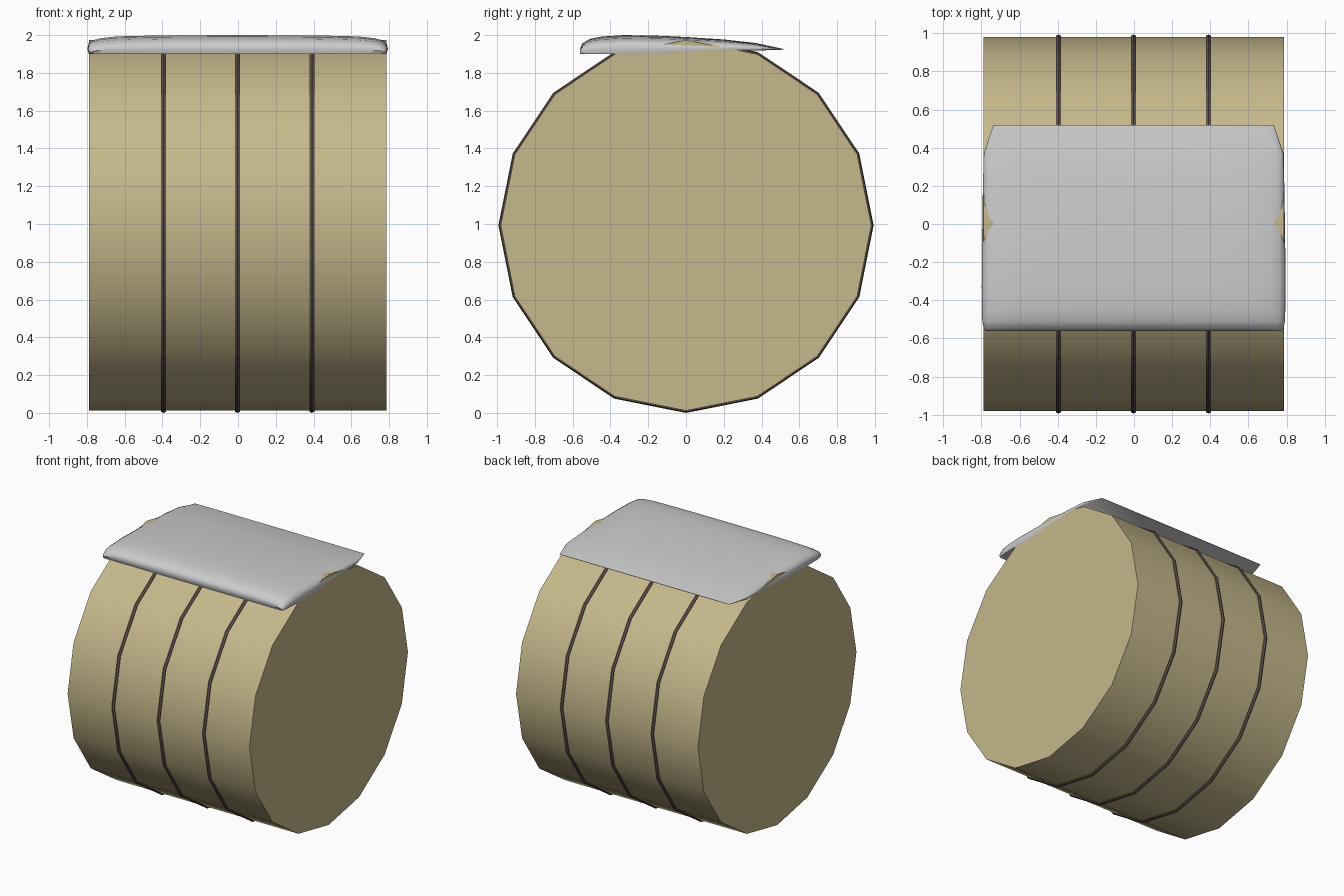
import bpy, bmesh, math

if "Cube" in bpy.data.objects:
    bpy.data.objects.remove(bpy.data.objects["Cube"])

SIDES, CZ, R = 16, 0.993, 0.981


def material(name, rgb):
    m = bpy.data.materials.new(name)
    m.diffuse_color = (*rgb, 1)
    m.use_nodes = True
    m.node_tree.nodes["Principled BSDF"].inputs["Base Color"].default_value = m.diffuse_color
    return m


def finish(name, bm, mat=None, angle=40):
    bmesh.ops.recalc_face_normals(bm, faces=bm.faces[:])
    me = bpy.data.meshes.new(name)
    bm.to_mesh(me)
    bm.free()
    ob = bpy.data.objects.new(name, me)
    bpy.context.collection.objects.link(ob)
    if mat:
        me.materials.append(mat)
    bpy.ops.object.select_all(action='DESELECT')
    ob.select_set(True)
    bpy.context.view_layer.objects.active = ob
    bpy.ops.object.shade_smooth_by_angle(angle=math.radians(angle))
    return ob


def ring(bm, x, r):
    pts = [2 * math.pi * i / SIDES for i in range(SIDES)]
    return [bm.verts.new((x, r * math.sin(a), CZ + r * math.cos(a))) for a in pts]


def bridge(bm, a, b):
    n = len(a)
    for i in range(n):
        bm.faces.new((a[i], a[(i + 1) % n], b[(i + 1) % n], b[i]))


straw = material("straw", (0.56, 0.48, 0.26))
twine = material("twine", (0.12, 0.085, 0.07))

# round bale lying along x
bm = bmesh.new()
left, right = ring(bm, -0.79, R), ring(bm, 0.786, R)
bridge(bm, left, right)
bm.faces.new(left)
bm.faces.new(right)
finish("bale", bm, straw)

# three twine bands
for k, x in enumerate((-0.395, -0.002, 0.391)):
    bm = bmesh.new()
    section = [(-0.013, R - 0.01), (-0.013, R + 0.006), (0, R + 0.012),
               (0.013, R + 0.006), (0.013, R - 0.01)]
    rings = [ring(bm, x + dx, r) for dx, r in section]
    for i in range(len(rings)):
        bridge(bm, rings[i], rings[(i + 1) % len(rings)])
    finish(f"twine_band_{k + 1}", bm, twine)

# snow cap: stations (y, top z, bottom z, half width), rounded front, thin back edge
stations = [(-0.55, 1.905, 1.90, 0.765), (-0.562, 1.925, 1.90, 0.775),
            (-0.55, 1.955, 1.90, 0.785), (-0.51, 1.98, 1.90, 0.793),
            (-0.45, 1.992, 1.90, 0.795), (-0.33, 2.0, 1.90, 0.796),
            (-0.15, 1.997, 1.90, 0.795), (0.0, 1.99, 1.905, 0.793),
            (0.2, 1.977, 1.912, 0.79), (0.37, 1.958, 1.918, 0.785),
            (0.52, 1.926, 1.923, 0.735)]
# rounded side profile (fraction of half width, fraction of height)
across = [(0.99, 0.0), (1.0, 0.28), (0.99, 0.58), (0.96, 0.73), (0.91, 0.84),
          (0.8, 0.93), (0.55, 0.98)]
profile = [(-f, h) for f, h in across] + [(0, 1)] + across[::-1]

bm = bmesh.new()
rows = [[bm.verts.new((w * f - 0.002, y - 0.008 * (f > 2), lo + (hi - lo) * h))
         for f, h in profile] for y, hi, lo, w in stations]
for a, b in zip(rows, rows[1:]):
    for i in range(len(a) - 1):
        bm.faces.new((a[i], a[i + 1], b[i + 1], b[i]))
    # underside strip
    bm.faces.new((a[0], b[0], b[-1], a[-1]))
bm.faces.new(rows[0])
bm.faces.new(rows[-1])
finish("snow_cap", bm, None, 60)
